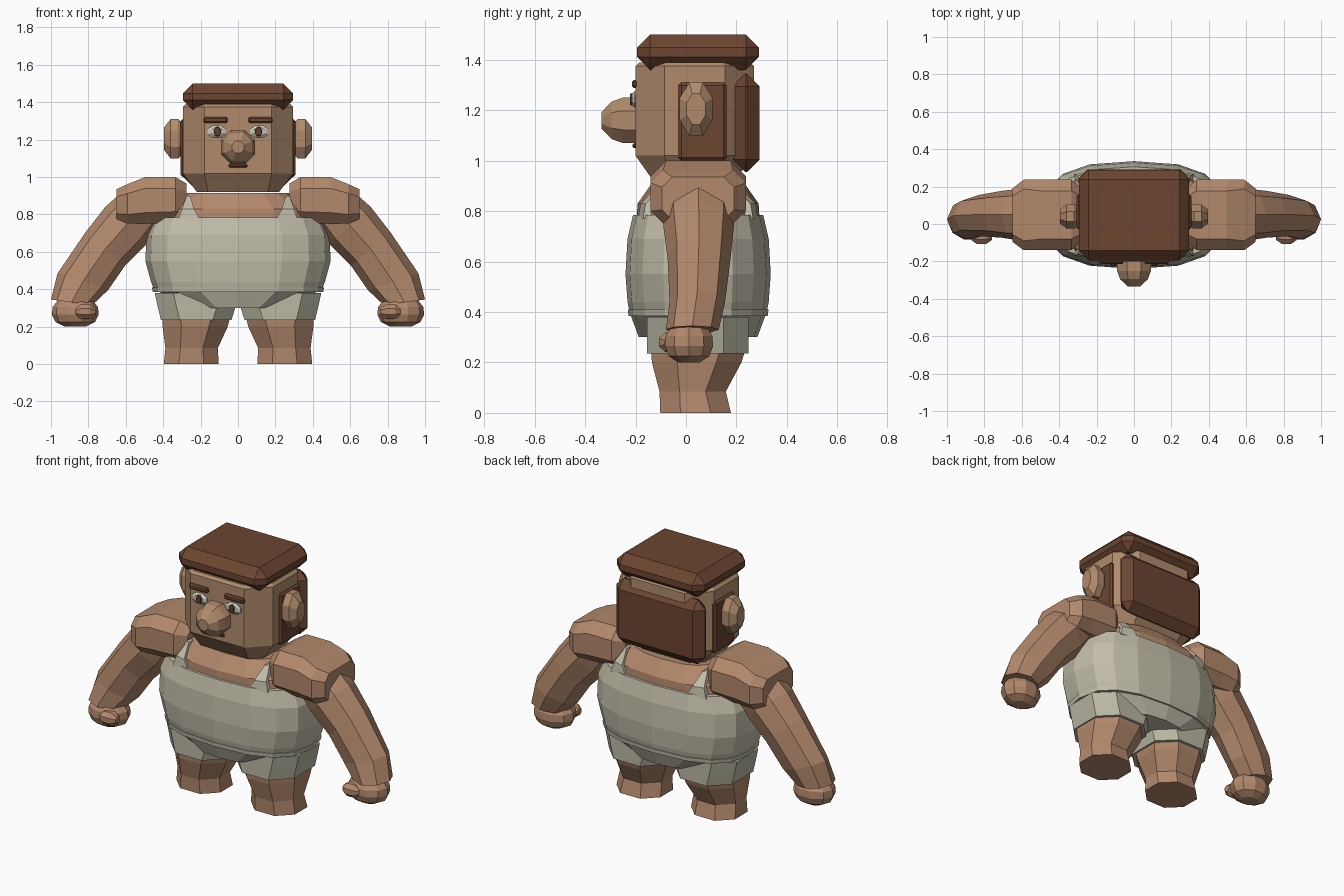
import bpy, bmesh, math

if "Cube" in bpy.data.objects:
    bpy.data.objects.remove(bpy.data.objects["Cube"])


def material(name, rgb):
    m = bpy.data.materials.new(name)
    m.diffuse_color = (*rgb, 1)
    m.use_nodes = True
    m.node_tree.nodes["Principled BSDF"].inputs["Base Color"].default_value = m.diffuse_color
    return m


SKIN = material("skin", (0.45, 0.25, 0.15))
FACE = material("face_skin", (0.44, 0.26, 0.15))
HAIR = material("dark_brown_hair", (0.15, 0.06, 0.03))
SHIRT = material("cream_shirt", (0.54, 0.51, 0.40))
SHORTS = material("grey_shorts", (0.49, 0.48, 0.37))
WHITE = material("eye_white", (0.62, 0.64, 0.58))
IRIS = material("red_brown_iris", (0.13, 0.045, 0.025))


def finish(name, bm, mat):
    bmesh.ops.recalc_face_normals(bm, faces=bm.faces)
    me = bpy.data.meshes.new(name)
    bm.to_mesh(me)
    bm.free()
    me.materials.append(mat)
    ob = bpy.data.objects.new(name, me)
    bpy.context.collection.objects.link(ob)
    return ob


def loft(name, rings, mat, side=1):
    """Skin a list of closed point rings and cap both ends."""
    bm = bmesh.new()
    rows = [[bm.verts.new((side * x, y, z)) for x, y, z in r] for r in rings]
    n = len(rows[0])
    for a, b in zip(rows, rows[1:]):
        for i in range(n):
            j = (i + 1) % n
            bm.faces.new((a[i], a[j], b[j], b[i]))
    bm.faces.new(rows[0])
    bm.faces.new(rows[-1])
    return finish(name, bm, mat)


def block(name, x, y, z, bevel, mat):
    """Box given by min/max pairs, with chamfered edges."""
    bm = bmesh.new()
    bmesh.ops.create_cube(bm, size=1)
    for v in bm.verts:
        v.co = [(lo + hi) / 2 + c * (hi - lo) for c, (lo, hi) in zip(v.co, (x, y, z))]
    bmesh.ops.bevel(bm, geom=bm.edges[:], offset=bevel, segments=1, affect='EDGES')
    return finish(name, bm, mat)


def oct2(a0, a1, b0, b1, c):
    """Rectangle with cut corners."""
    return [(a0 + c, b0), (a1 - c, b0), (a1, b0 + c), (a1, b1 - c),
            (a1 - c, b1), (a0 + c, b1), (a0, b1 - c), (a0, b0 + c)]


def oct_z(z, *box):
    return [(a, b, z) for a, b in oct2(*box)]


def oct_x(x, *box):
    return [(x, a, b) for a, b in oct2(*box)]


def oval(z, rx, ry, n=16, p=2.6):
    """Horizontal rounded-square ring around the body axis."""
    f = lambda v: math.copysign(abs(v) ** (2 / p), v)
    ts = [2 * math.pi * i / n for i in range(n)]
    return [(rx * f(math.cos(t)), 0.048 + ry * f(math.sin(t)), z) for t in ts]


def turned(name, centre, axis, profile, ra, rb, mat, side=1, n=8):
    """Round part about the x or y axis; profile = (position, radius factor)."""
    rings = []
    for pos, k in profile:
        ring = []
        for i in range(n):
            t = 2 * math.pi * (i + 0.5) / n
            a, b = ra * k * math.cos(t), rb * k * math.sin(t)
            cx, cy, cz = centre
            ring.append((cx + pos, cy + a, cz + b) if axis == 'x'
                        else (cx + a, cy + pos, cz + b))
        rings.append(ring)
    return loft(name, rings, mat, side)


# Torso: belly, hem band, bare upper chest
loft("shirt", [oval(0.30, 0.24, 0.235), oval(0.40, 0.45, 0.272),
               oval(0.44, 0.465, 0.28), oval(0.55, 0.495, 0.288),
               oval(0.69, 0.49, 0.28), oval(0.785, 0.45, 0.258)], SHIRT)
loft("hem_band", [oval(0.385, 0.455, 0.276), oval(0.41, 0.46, 0.279)], SHIRT)
loft("chest", [oval(0.75, 0.42, 0.245), oval(0.83, 0.40, 0.24),
               oval(0.915, 0.27, 0.18)], SKIN)

# Head
loft("head", [oct_z(0.92, -0.22, 0.22, -0.13, 0.19, 0.06),
              oct_z(1.02, -0.295, 0.295, -0.2, 0.27, 0.115),
              oct_z(1.375, -0.295, 0.295, -0.2, 0.27, 0.115),
              oct_z(1.39, -0.28, 0.28, -0.185, 0.255, 0.115)], FACE)
block("hair_cap", (-0.295, 0.295), (-0.195, 0.29), (1.36, 1.5), 0.052, HAIR)
block("hair_back", (-0.298, 0.298), (0.185, 0.292), (0.955, 1.345), 0.05, HAIR)
turned("nose", (0, 0, 1.16), 'y',
       [(-0.19, 1), (-0.25, 1), (-0.295, 0.82), (-0.335, 0.36)], 0.098, 0.098, FACE)
block("mouth", (-0.05, 0.05), (-0.212, -0.19), (1.05, 1.07), 0.006, IRIS)

for s, tag in ((1, "left"), (-1, "right")):
    # Face details
    lo, hi = sorted((0.055 * s, 0.185 * s))
    block("eyebrow_" + tag, (lo, hi), (-0.215, -0.19), (1.288, 1.32), 0.008, HAIR)
    turned("eye_" + tag, (0.113, 0, 1.243), 'y',
           [(-0.19, 1), (-0.205, 1), (-0.215, 0.65)], 0.053, 0.035, WHITE, s)
    turned("iris_" + tag, (0.11, 0, 1.243), 'y',
           [(-0.21, 1), (-0.222, 0.8)], 0.021, 0.029, IRIS, s)
    lo, hi = sorted((0.25 * s, 0.308 * s))
    block("sideburn_" + tag, (lo, hi), (-0.03, 0.16), (1.0, 1.31), 0.012, HAIR)
    turned("ear_" + tag, (0, 0.04, 1.205), 'x',
           [(0.29, 0.8), (0.32, 1.08), (0.36, 1.08), (0.395, 0.62)],
           0.065, 0.106, FACE, s)

    # Shirt straps, front and back
    for d, end in ((-1, "front"), (1, "back")):
        rows = []
        for z, x0, x1, off in ((0.77, 0.2, 0.32, 0.238), (0.83, 0.235, 0.3, 0.228),
                               (0.9, 0.255, 0.275, 0.158)):
            y0, y1 = 0.048 + d * (off - 0.05), 0.048 + d * off
            rows.append([(x0, y0, z), (x1, y0, z), (x1, y1 - d * 0.02, z), (x0, y1, z)])
        loft(f"strap_{end}_{tag}", rows, SHIRT, s)

    # Shoulder
    loft("shoulder_" + tag,
         [oct_x(0.275, -0.09, 0.185, 0.78, 0.965, 0.04),
          oct_x(0.335, -0.14, 0.237, 0.755, 1.0, 0.06),
          oct_x(0.495, -0.14, 0.237, 0.75, 1.0, 0.06),
          oct_x(0.59, -0.14, 0.237, 0.75, 0.962, 0.05),
          oct_x(0.65, -0.095, 0.19, 0.765, 0.935, 0.04)], SKIN, s)

    # Arm: centre x, z; half width x, z; centre y; half depth
    rows = []
    for cx, cz, hx, hz, cy, w in ((0.52, 0.83, 0.10, 0.09, 0.05, 0.14),
                                  (0.60, 0.74, 0.11, 0.10, 0.05, 0.14),
                                  (0.71, 0.615, 0.105, 0.09, 0.052, 0.125),
                                  (0.83, 0.44, 0.135, 0.045, 0.045, 0.11),
                                  (0.89, 0.33, 0.11, 0.015, 0.025, 0.105)):
        rows.append([(cx + hx * math.cos(t), cy + w * math.sin(t), cz + hz * math.cos(t))
                     for t in (math.pi * i / 4 for i in range(8))])
    loft("arm_" + tag, rows, SKIN, s)

    # Hand and thumb
    rows = []
    for z, k in ((0.2, 0.45), (0.225, 0.85), (0.265, 1), (0.305, 0.97), (0.34, 0.75)):
        rows.append([(0.87 + 0.125 * k * math.cos(t), 0.012 + 0.1 * k * math.sin(t), z)
                    for t in (math.pi * i / 5 for i in range(10))])
    loft("hand_" + tag, rows, SKIN, s)
    turned("thumb_" + tag, (0.81, -0.065, 0.28), 'x',
           [(-0.05, 0.5), (-0.02, 1), (0.03, 1), (0.06, 0.5)], 0.045, 0.042, SKIN, s)

    # Shorts leg and bare leg
    loft("shorts_" + tag, [oct_z(0.38, 0.012, 0.445, -0.155, 0.248, 0.1),
                           oct_z(0.31, 0.012, 0.43, -0.155, 0.248, 0.1),
                           oct_z(0.235, 0.035, 0.412, -0.155, 0.248, 0.1)], SHORTS, s)
    loft("leg_" + tag, [oct_z(0.26, 0.04, 0.405, -0.14, 0.238, 0.1),
                        oct_z(0.2, 0.055, 0.403, -0.135, 0.22, 0.1),
                        oct_z(0.085, 0.108, 0.388, -0.105, 0.158, 0.08),
                        oct_z(0.0, 0.103, 0.397, -0.102, 0.178, 0.08)], SKIN, s)
